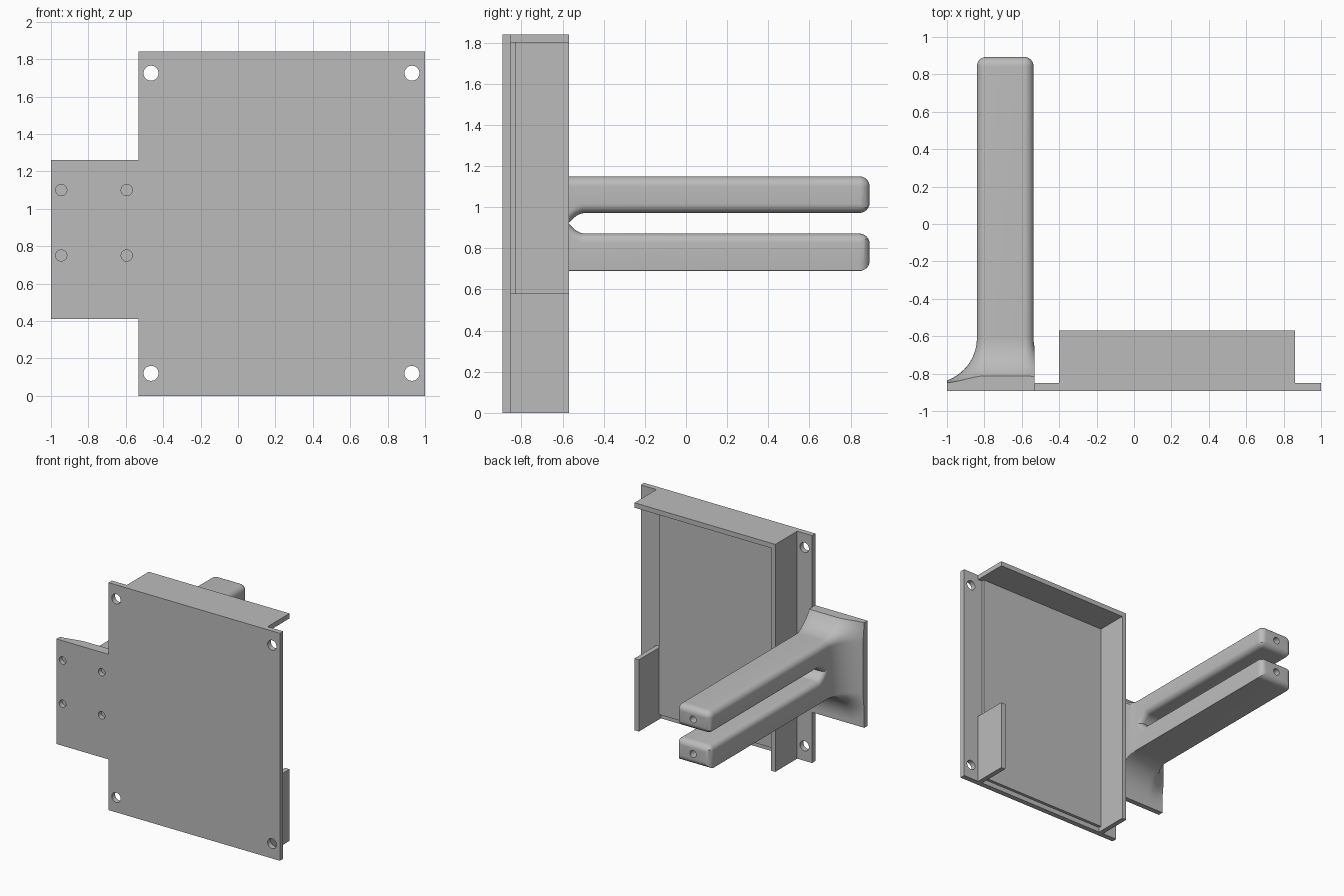
import bpy, bmesh
from math import sin, cos, pi, sqrt, radians

cube = bpy.data.objects.get("Cube")
if cube:
    bpy.data.objects.remove(cube, do_unlink=True)

grey = bpy.data.materials.new("light grey")
grey.use_nodes = True
grey.diffuse_color = (0.5, 0.5, 0.5, 1)
grey.node_tree.nodes["Principled BSDF"].inputs["Base Color"].default_value = (0.5, 0.5, 0.5, 1)


def loft(name, rings):
    """Closed solid through a list of point rings."""
    bm = bmesh.new()
    loops = [[bm.verts.new(p) for p in ring] for ring in rings]
    n = len(loops[0])
    for a, b in zip(loops, loops[1:]):
        for i in range(n):
            j = (i + 1) % n
            bm.faces.new((a[i], a[j], b[j], b[i]))
    bm.faces.new(loops[0])
    bm.faces.new(loops[-1][::-1])
    bmesh.ops.recalc_face_normals(bm, faces=bm.faces)
    mesh = bpy.data.meshes.new(name)
    bm.to_mesh(mesh)
    bm.free()
    mesh.materials.append(grey)
    obj = bpy.data.objects.new(name, mesh)
    bpy.context.collection.objects.link(obj)
    return obj


def prism(name, outline, y0, y1):
    """Extrude an x-z outline along y."""
    return loft(name, [[(x, y, z) for x, z in outline] for y in (y0, y1)])


def box(name, x0, x1, y0, y1, z0, z1):
    return prism(name, [(x0, z0), (x1, z0), (x1, z1), (x0, z1)], y0, y1)


def pin(x, z, r, y0, y1, n=32):
    ring = [(x + r * cos(2 * pi * i / n), z + r * sin(2 * pi * i / n)) for i in range(n)]
    return prism("hole_cutter", ring, y0, y1)


def boolean(obj, cutter, operation="DIFFERENCE"):
    cutter.hide_render = True
    mod = obj.modifiers.new("cut", "BOOLEAN")
    mod.operation, mod.solver, mod.object = operation, "EXACT", cutter
    bpy.context.view_layer.objects.active = obj
    bpy.ops.object.modifier_apply(modifier=mod.name)
    bpy.data.objects.remove(cutter, do_unlink=True)


def smooth(obj):
    bpy.ops.object.select_all(action="DESELECT")
    obj.select_set(True)
    bpy.context.view_layer.objects.active = obj
    bpy.ops.object.shade_smooth_by_angle(angle=radians(30))


FRONT, BACK, RIM, TIP = -0.893, -0.85, -0.57, 0.893
EDGE, TAB_LOW, TAB_TOP, TOP = -0.533, 0.41, 1.26, 1.84

# Mounting plate with side tab, corner holes and screw holes
plate = prism("mounting_plate", [
    (-1, TAB_LOW), (EDGE, TAB_LOW), (EDGE, 0), (1, 0),
    (1, TOP), (EDGE, TOP), (EDGE, TAB_TOP), (-1, TAB_TOP)], FRONT, BACK)
for x in (-0.465, 0.93):
    for z in (0.12, 1.725):
        boolean(plate, pin(x, z, 0.04, -1, -0.8))
for x in (-0.945, -0.595):
    for z in (0.75, 1.1):
        boolean(plate, pin(x, z, 0.03, -1, -0.8))
smooth(plate)

# Tray walls and raised floor panel
box("tray_top_wall", -0.4, 0.86, BACK, RIM, 1.8, TOP)
box("tray_right_wall", -0.4, -0.36, BACK, RIM, 0, 1.8)
box("tray_left_short_wall", 0.82, 0.86, BACK, RIM, 0, 0.58)
box("tray_floor_panel", -0.36, 0.82, BACK, -0.826, 0.04, 1.8)

# Forked arm: rounded bar flaring into the tab
X0, X1, Z0, Z1 = -0.84, -0.537, 0.69, 1.15
FLARE, ROUND = 0.24, 0.05


def arm_section(y, d, steps=8):
    """Rounded rectangle grown by d, nearly sharp along its lower edges."""
    ring = []
    for k, (x, sx, z, sz, r) in enumerate((
            (X1, 1, Z1, 1, ROUND), (X0, -1, Z1, 1, ROUND),
            (X0, -1, Z0, -1, 0.004), (X1, 1, Z0, -1, 0.004))):
        rad = max(r + d, 0.003)
        cx, cz = x + sx * (d - rad), z + sz * (d - rad)
        for i in range(steps + 1):
            a = (k + i / steps) * pi / 2
            ring.append((cx + rad * cos(a), y, cz + rad * sin(a)))
    return ring


rings = [arm_section(BACK - 0.005, FLARE)]
for i in range(17):
    a = i / 16 * pi / 2
    rings.append(arm_section(BACK + FLARE * (1 - cos(a)), FLARE * (1 - sin(a))))
for i in range(9):
    a = i / 8 * pi / 2
    rings.append(arm_section(TIP - ROUND * (1 - sin(a)), -ROUND * (1 - cos(a)) * 0.98))
arm = loft("forked_arm", rings)
boolean(arm, box("tab_bounds", -1, EDGE, -1, 1, TAB_LOW, TAB_TOP), "INTERSECT")


# Slot between the prongs, widening to round its edges
def slot_section(x, e):
    w, mid = 0.05 + e, 0.922
    half = [(-0.49 - (0.08 + e) * (1 - i / 8), w * (1 - (1 - i / 8) ** 2)) for i in range(9)]
    for i in range(7):
        a = i / 6 * pi / 2
        half.append((TIP - ROUND * (1 - sin(a)), w + ROUND * (1 - cos(a))))
    half.append((1, w + ROUND))
    return [(x, y, mid + z) for y, z in half] + [(x, y, mid - z) for y, z in half[:0:-1]]


R = 0.045
depths = [R * (1 - cos(i / 6 * pi / 2)) for i in range(7)]
swell = [R - sqrt(max(R * R - (R - d) ** 2, 0)) for d in depths]
slot = [slot_section(X0 - 0.1, R)]
slot += [slot_section(X0 + d, e) for d, e in zip(depths, swell)]
slot += [slot_section(X1 - d, e) for d, e in reversed(list(zip(depths, swell)))]
slot.append(slot_section(X1 + 0.1, R))
boolean(arm, loft("slot_cutter", slot))

# Screw holes in the prong tips
for z in (0.78, 1.06):
    boolean(arm, pin((X0 + X1) / 2, z, 0.028, 0.7, 1))
smooth(arm)
